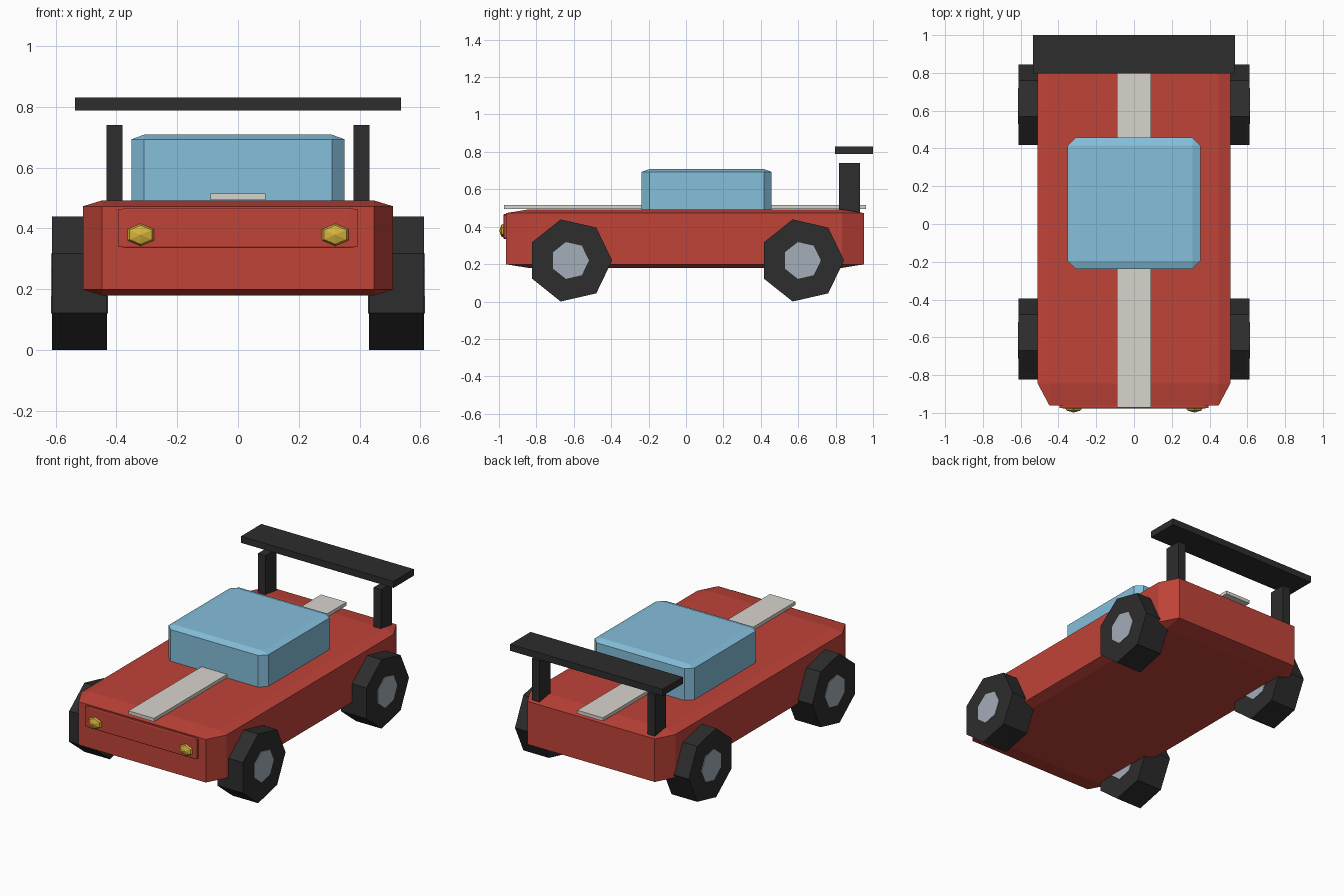
import bpy, bmesh, math
from mathutils import Matrix

if "Cube" in bpy.data.objects:
    bpy.data.objects.remove(bpy.data.objects["Cube"])


def material(name, rgb):
    m = bpy.data.materials.new(name)
    lin = [((c / 255 + 0.055) / 1.055) ** 2.4 for c in rgb]
    m.diffuse_color = (*lin, 1)
    m.use_nodes = True
    m.node_tree.nodes["Principled BSDF"].inputs["Base Color"].default_value = m.diffuse_color
    return m


RED = material("red paint", (192, 67, 56))
GLASS = material("blue glass", (133, 191, 219))
BLACK = material("black rubber", (45, 45, 45))
SILVER = material("silver hub", (164, 173, 184))
WHITE = material("pale stripe", (216, 213, 206))
GOLD = material("gold lamp", (214, 178, 60))


def finish(name, bm, mat):
    me = bpy.data.meshes.new(name)
    bmesh.ops.recalc_face_normals(bm, faces=bm.faces)
    bm.to_mesh(me)
    bm.free()
    me.materials.append(mat)
    ob = bpy.data.objects.new(name, me)
    bpy.context.collection.objects.link(ob)
    return ob


def box(name, x, y, z, mat, bevel=0):
    """Box from (min, max) ranges; the bevel is a fraction of each half size."""
    bm = bmesh.new()
    bmesh.ops.create_cube(bm, size=2)
    if bevel:
        bmesh.ops.bevel(bm, geom=bm.edges[:], offset=bevel, segments=1,
                        affect='EDGES', profile=0.5)
    size = [(b - a) / 2 for a, b in (x, y, z)]
    mid = [(a + b) / 2 for a, b in (x, y, z)]
    bmesh.ops.scale(bm, vec=size, verts=bm.verts)
    bmesh.ops.translate(bm, vec=mid, verts=bm.verts)
    return finish(name, bm, mat)


def disc(name, radius, width, pos, mat):
    """Seven-sided cylinder along x, one corner pointing to +y."""
    bm = bmesh.new()
    rings = [[bm.verts.new((pos[0] + sx * width / 2,
                            pos[1] + radius * math.cos(i * math.tau / 7),
                            pos[2] + radius * math.sin(i * math.tau / 7)))
              for i in range(7)] for sx in (-1, 1)]
    bm.faces.new(rings[0])
    bm.faces.new(rings[1])
    for i in range(7):
        j = (i + 1) % 7
        bm.faces.new((rings[0][i], rings[0][j], rings[1][j], rings[1][i]))
    return finish(name, bm, mat)


# Bodywork
box("body", (-0.51, 0.51), (-0.962, 0.953), (0.18, 0.492), RED, 0.123)
box("front_panel", (-0.395, 0.395), (-0.977, -0.9), (0.335, 0.467), RED, 0.08)
box("cabin", (-0.351, 0.351), (-0.238, 0.458), (0.457, 0.708), GLASS, 0.12)
box("stripe", (-0.09, 0.09), (-0.972, 0.963), (0.4935, 0.515), WHITE)

# Rear wing
box("wing", (-0.536, 0.536), (0.796, 1.0), (0.788, 0.83), BLACK)

for side, s in (("left", -1), ("right", 1)):
    # Wing posts
    box(f"wing_post_{side}", sorted((s * 0.379, s * 0.433)), (0.818, 0.93),
        (0.46, 0.74), BLACK)

    # Headlamps
    bm = bmesh.new()
    bmesh.ops.create_uvsphere(bm, u_segments=6, v_segments=4, radius=1)
    bmesh.ops.rotate(bm, verts=bm.verts, matrix=Matrix.Rotation(math.pi / 2, 3, 'X'))
    bmesh.ops.scale(bm, vec=(0.06, 0.035, 0.044), verts=bm.verts)
    bmesh.ops.translate(bm, vec=(s * 0.32, -0.963, 0.379), verts=bm.verts)
    finish(f"headlamp_{side}", bm, GOLD)

    # Wheels with hubs running through them
    for end, y in (("front", -0.62), ("rear", 0.62)):
        pos = (s * 0.521, y, 0.2195)
        disc(f"{end}_tyre_{side}", 0.225, 0.18, pos, BLACK)
        disc(f"{end}_hub_{side}", 0.101, 0.188, pos, SILVER)
